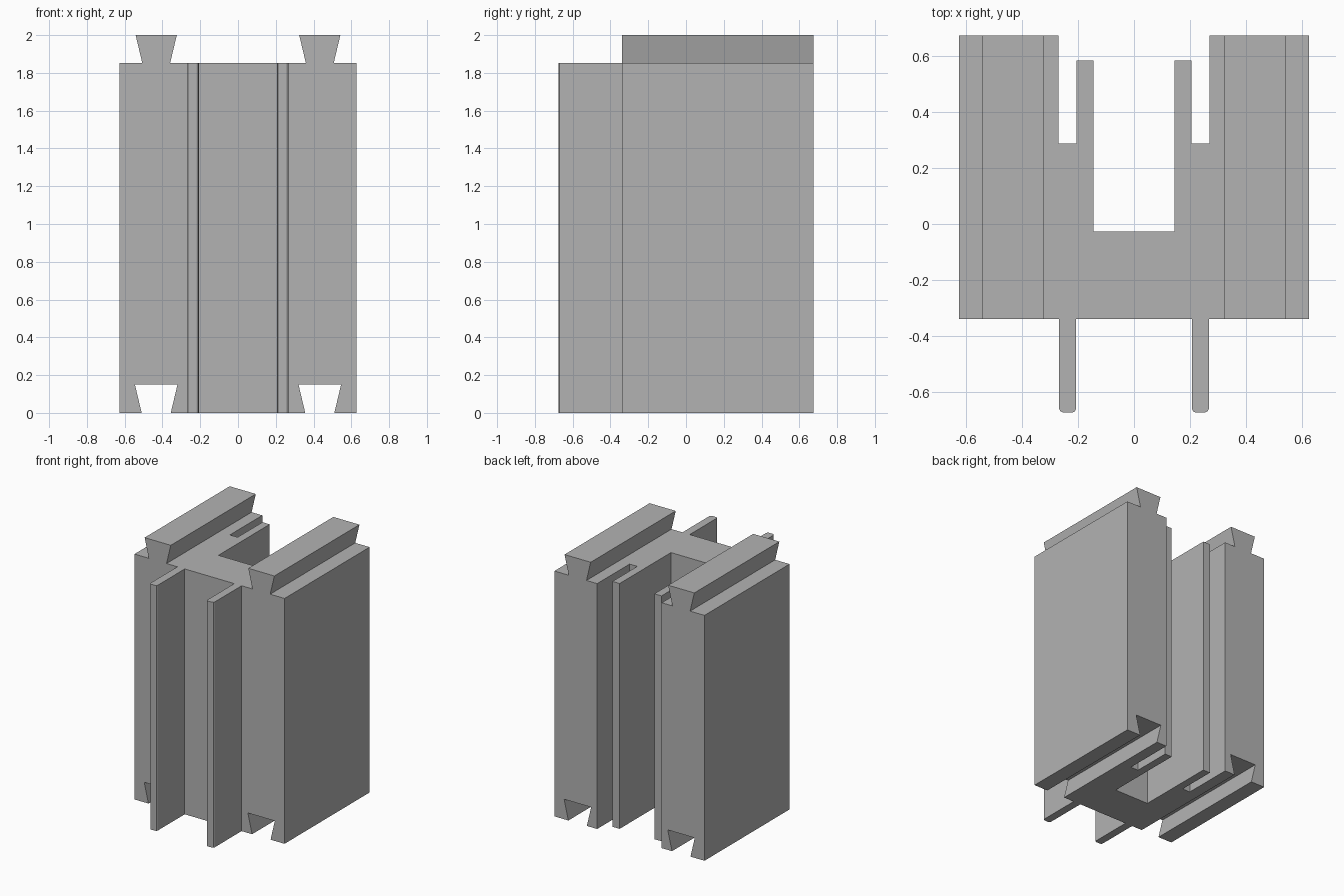
import bpy
import bmesh
from mathutils import Vector

cube = bpy.data.objects.get("Cube")
if cube:
    bpy.data.objects.remove(cube, do_unlink=True)

TOP = 1.853                  # height of the main block
FRONT, BACK = -0.34, 0.675   # depth range of the main block
RAIL_X = 0.433               # centre line of rails and grooves

grey = bpy.data.materials.new("plain_grey")
grey.use_nodes = True
colour = (0.45, 0.45, 0.45, 1)
grey.diffuse_color = colour
grey.node_tree.nodes["Principled BSDF"].inputs["Base Color"].default_value = colour


def prism(name, outline, sweep):
    """Extrude a closed planar outline of 3D points along a vector."""
    bm = bmesh.new()
    face = bm.faces.new([bm.verts.new(p) for p in outline])
    swept = bmesh.ops.extrude_face_region(bm, geom=[face], use_keep_orig=True)
    verts = [v for v in swept["geom"] if isinstance(v, bmesh.types.BMVert)]
    bmesh.ops.translate(bm, verts=verts, vec=Vector(sweep))
    bmesh.ops.recalc_face_normals(bm, faces=bm.faces)
    mesh = bpy.data.meshes.new(name)
    bm.to_mesh(mesh)
    bm.free()
    mesh.materials.append(grey)
    obj = bpy.data.objects.new(name, mesh)
    bpy.context.collection.objects.link(obj)
    return obj


def combine(target, tool, operation):
    """Apply a boolean to the target and discard the tool."""
    tool.hide_render = True
    mod = target.modifiers.new(operation.lower(), "BOOLEAN")
    mod.operation, mod.solver, mod.object = operation, "EXACT", tool
    bpy.context.view_layer.objects.active = target
    bpy.ops.object.modifier_apply(modifier=mod.name)
    bpy.data.objects.remove(tool, do_unlink=True)


# Main block plan: right half from the rear notch round to the front fin
half_plan = [
    (0.145, -0.027), (0.145, 0.585), (0.205, 0.585), (0.205, 0.288),
    (0.27, 0.288), (0.27, BACK), (0.627, BACK), (0.627, FRONT),
    (0.268, FRONT), (0.268, -0.66), (0.264, -0.67), (0.254, -0.675),
    (0.221, -0.675), (0.211, -0.67), (0.207, -0.66), (0.207, FRONT),
]
plan = half_plan + [(-x, y) for x, y in reversed(half_plan)]
block = prism("slotted_block", [(x, y, 0) for x, y in plan], (0, 0, TOP))

# Dovetail rails on top and matching grooves underneath
for side in (-1, 1):
    def section(points, y):
        return [(side * RAIL_X + x, y, z) for x, z in points]

    rail = [(-0.074, TOP - 0.02), (0.074, TOP - 0.02), (0.074, TOP),
            (0.109, 2), (-0.109, 2), (-0.074, TOP)]
    combine(block, prism("dovetail_rail", section(rail, FRONT),
                         (0, BACK - FRONT, 0)), "UNION")

    groove = [(-0.077, -0.02), (0.077, -0.02), (0.077, 0),
              (0.113, 0.151), (-0.113, 0.151), (-0.077, 0)]
    combine(block, prism("groove_cutter", section(groove, FRONT - 0.1),
                         (0, BACK - FRONT + 0.2, 0)), "DIFFERENCE")
